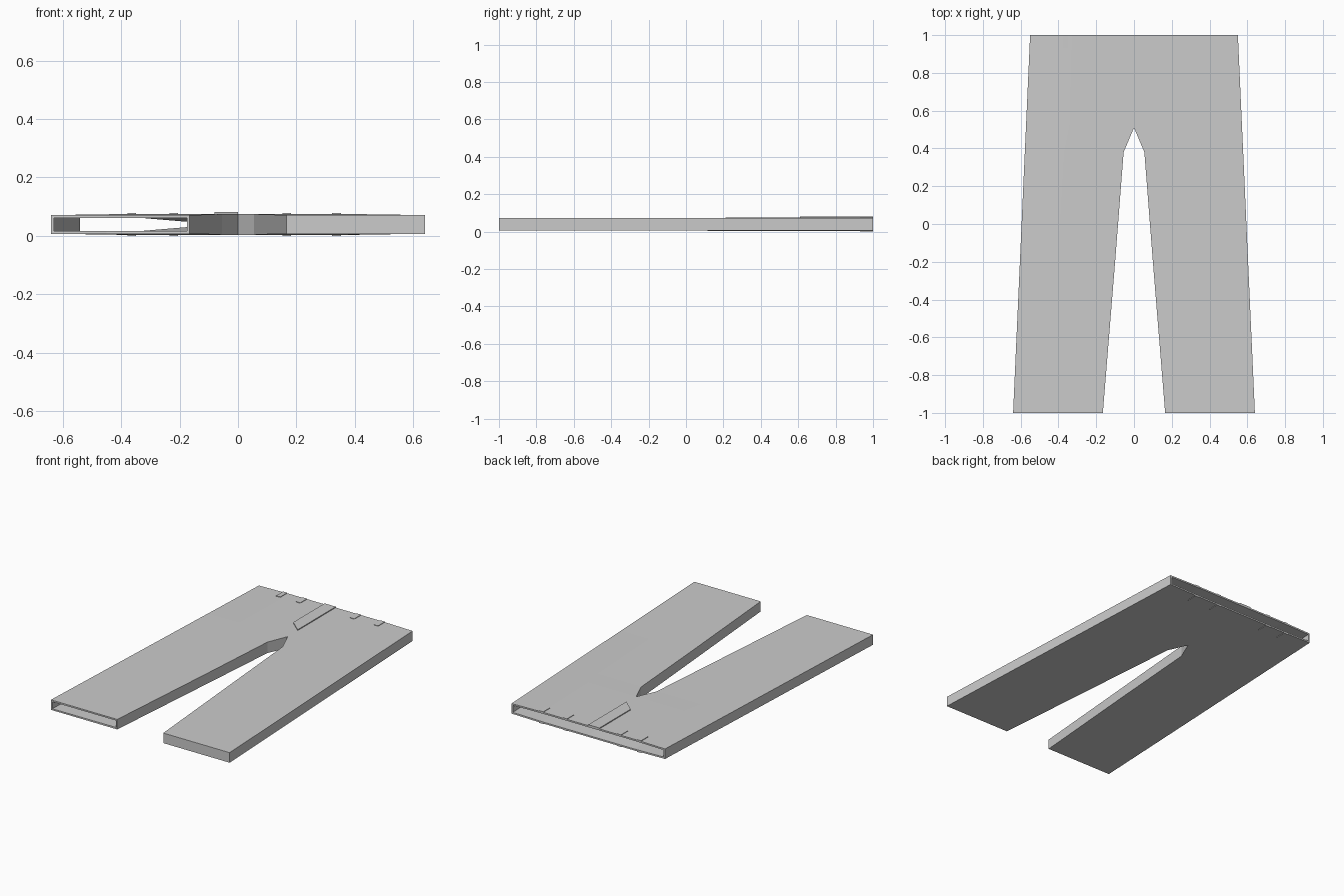
import bpy, bmesh

if "Cube" in bpy.data.objects:
    bpy.data.objects.remove(bpy.data.objects["Cube"])


def make_object(name, bm):
    mesh = bpy.data.meshes.new(name)
    bm.to_mesh(mesh)
    bm.free()
    obj = bpy.data.objects.new(name, mesh)
    bpy.context.collection.objects.link(obj)
    return obj


def prism(name, outline, z0, z1):
    bm = bmesh.new()
    base = bm.faces.new([bm.verts.new((x, y, z0)) for x, y in outline])
    ext = bmesh.ops.extrude_face_region(bm, geom=[base])
    for v in ext["geom"]:
        if isinstance(v, bmesh.types.BMVert):
            v.co.z = z1
    bmesh.ops.recalc_face_normals(bm, faces=bm.faces)
    return make_object(name, bm)


# trousers: flat hollow shell, open waist and one open hem
# rows from waist to hem: y, inner x, outer x, bulge
rows = [(1.0, 0.0, 0.55, 0.004), (0.51, 0.0, 0.572, 0.004),
        (0.38, 0.055, 0.578, 0.003), (-0.2, 0.10, 0.604, 0.001),
        (-1.0, 0.165, 0.64, 0.0)]
Z0, Z1 = 0.007, 0.072
bm = bmesh.new()
for side in (1, -1):
    layers = []
    for z, sign in ((Z0, -1), (Z1, 1)):
        grid = []
        for y, inner, outer, bulge in rows:
            zi = z + sign * bulge
            grid.append([bm.verts.new((side * x, y, h)) for x, h in
                         ((inner, zi), (inner * 0.4 + outer * 0.6, zi), (outer, z))])
        layers.append(grid)
        for a, b in zip(grid, grid[1:]):
            for i in range(2):
                bm.faces.new((a[i], a[i + 1], b[i + 1], b[i]))
    low, high = layers
    # outer side seams and inner leg walls
    for r in range(len(rows) - 1):
        bm.faces.new((low[r][2], high[r][2], high[r + 1][2], low[r + 1][2]))
        if r >= 1:
            bm.faces.new((low[r][0], high[r][0], high[r + 1][0], low[r + 1][0]))
    # closed hem on one leg
    if side == 1:
        bm.faces.new(low[-1] + high[-1][::-1])
bmesh.ops.remove_doubles(bm, verts=bm.verts, dist=0.0001)
bmesh.ops.recalc_face_normals(bm, faces=bm.faces)
top = max(bm.faces, key=lambda f: f.calc_center_median().z)
if top.normal.z < 0:
    bmesh.ops.reverse_faces(bm, faces=bm.faces)
trousers = make_object("trousers", bm)
wall = trousers.modifiers.new("wall", "SOLIDIFY")
wall.thickness = 0.01
wall.offset = -1
wall.use_even_offset = True

# fly flap
prism("fly_flap", [(-0.08, 1.0), (0.0, 1.0), (0.0, 0.61), (-0.08, 0.68)], 0.07, 0.082)

# belt loops on front and back of the waist
for i, x in enumerate((-0.363, -0.22, 0.167, 0.337)):
    outline = [(x - 0.015, 0.93), (x + 0.015, 0.93), (x + 0.015, 1.0), (x - 0.015, 1.0)]
    prism(f"front_belt_loop_{i + 1}", outline, 0.07, 0.079)
    prism(f"back_belt_loop_{i + 1}", outline, 0.0, 0.008)
